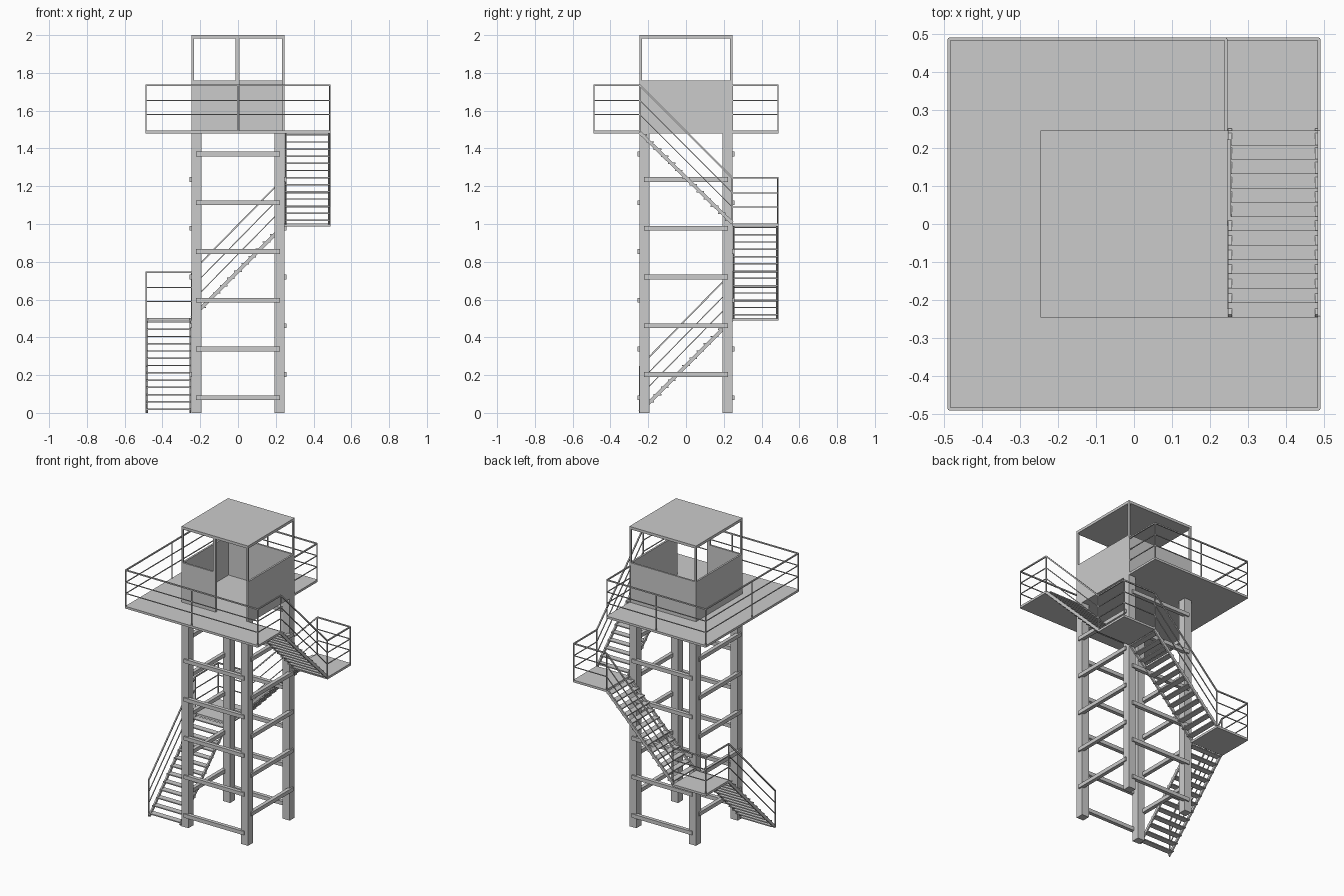
import bpy, bmesh, math
from mathutils import Vector, Matrix

if "Cube" in bpy.data.objects:
    bpy.data.objects.remove(bpy.data.objects["Cube"])

grey = bpy.data.materials.new("light_grey")
grey.diffuse_color = (0.6, 0.6, 0.6, 1)
grey.use_nodes = True
grey.node_tree.nodes["Principled BSDF"].inputs["Base Color"].default_value = grey.diffuse_color


class Part:
    """Collects boxes and bars into one named object."""
    def __init__(self, name, turn=0):
        self.name, self.bm = name, bmesh.new()
        self.rot = Matrix.Rotation(turn, 4, 'Z')

    def box(self, x0, x1, y0, y1, z0, z1):
        m = Matrix.Translation(((x0 + x1) / 2, (y0 + y1) / 2, (z0 + z1) / 2))
        s = Matrix.Diagonal((x1 - x0, y1 - y0, z1 - z0, 1))
        bmesh.ops.create_cube(self.bm, size=1, matrix=self.rot @ m @ s)

    def bar(self, a, b, w, h):
        a, b = Vector(a), Vector(b)
        d = b - a
        side = d.cross(Vector((0, 0, 1)))
        side = side.normalized() if side.length > 1e-6 else Vector((1, 0, 0))
        up = side.cross(d).normalized()
        m = Matrix((side, d.normalized(), up)).transposed().to_4x4()
        m = Matrix.Translation((a + b) / 2) @ m @ Matrix.Diagonal((w, d.length, h, 1))
        bmesh.ops.create_cube(self.bm, size=1, matrix=self.rot @ m)

    def railing(self, a, b, posts=2):
        """Three rails and evenly spaced posts between two floor points."""
        a, b = Vector(a), Vector(b)
        for h, t in ((0.09, 0.005), (0.165, 0.005), (0.245, 0.008)):
            o = Vector((0, 0, h))
            self.bar(a + o, b + o, t, t)
        for i in range(posts):
            p = a.lerp(b, i / (posts - 1))
            self.bar(p, p + Vector((0, 0, 0.248)), 0.006, 0.006)

    def done(self):
        bmesh.ops.recalc_face_normals(self.bm, faces=self.bm.faces)
        me = bpy.data.meshes.new(self.name)
        self.bm.to_mesh(me)
        self.bm.free()
        me.materials.append(grey)
        bpy.context.collection.objects.link(bpy.data.objects.new(self.name, me))


IN, OUT = 0.245, 0.49

# Four legs
p = Part("tower_legs")
for x in (-0.22, 0.22):
    for y in (-0.22, 0.22):
        p.box(x - 0.026, x + 0.026, y - 0.026, y + 0.026, 0, 1.485)
p.done()

# Cross beams, alternating heights on front/back and left/right
p = Part("cross_beams")
for s in (-1, 1):
    c = s * 0.243
    for i in range(6):
        z = 0.08 + 0.258 * i
        p.box(-0.222, 0.222, c - 0.0125, c + 0.0125, z - 0.0125, z + 0.0125)
    for i in range(5):
        z = 0.203 + 0.258 * i
        p.box(c - 0.0125, c + 0.0125, -0.222, 0.222, z - 0.0125, z + 0.0125)
p.done()

# Three flights winding round the tower, each turned a quarter from the last
N = 13
for k in range(3):
    z0, rise = 0.5 * k, (0.5 if k < 2 else 0.49)
    turn = -k * math.pi / 2
    n = str(k + 1)
    p = Part("stair_flight_" + n, turn)
    for x in (-0.482, -0.253):
        p.bar((x, -IN, z0 + 0.005), (x, IN, z0 + rise - 0.005), 0.01, 0.018)
    for i in range(N):
        t = (i + 0.5) / N
        y, z = -IN + 2 * IN * t, z0 + rise * t
        p.box(-OUT + 0.003, -0.248, y - 0.02, y + 0.02, z - 0.003, z + 0.004)
    p.done()
    p = Part("stair_railing_" + n, turn)
    p.railing((-0.487, -IN, z0), (-0.487, IN, z0 + rise))
    p.done()
    if k < 2:
        z = z0 + rise
        p = Part("landing_" + n, turn)
        p.box(-OUT, -IN, IN, OUT, z - 0.012, z + 0.003)
        p.done()
        p = Part("landing_railing_" + n, turn)
        p.railing((-0.487, IN, z), (-0.487, 0.487, z))
        p.railing((-0.487, 0.487, z), (-IN, 0.487, z))
        p.done()

# Platform, open above the last flight
p = Part("platform")
p.box(-OUT, IN, -OUT, OUT, 1.48, 1.495)
p.box(IN, OUT, -OUT, -IN, 1.48, 1.495)
p.done()

p = Part("platform_railing")
e, z = 0.487, 1.49
p.railing((-e, -e, z), (e, -e, z), 3)
p.railing((-e, -e, z), (-e, e, z), 3)
p.railing((-e, e, z), (IN - 0.003, e, z), 3)
p.railing((IN - 0.003, IN, z), (IN - 0.003, e, z))
p.railing((e, -e, z), (e, -IN, z))
p.done()

# Cabin: low walls, doorway in the right half of the front
p = Part("cabin_walls")
W, T = 0.246, 0.012
p.box(-W, -W + T, -W, W, 1.48, 1.76)
p.box(W - T, W, -W, W, 1.48, 1.76)
p.box(-W + T, W - T, W - T, W, 1.48, 1.76)
p.box(-W + T, 0, -W, -W + T, 1.48, 1.76)
p.done()

p = Part("cabin_posts")
for x in (-W, W - T):
    for y in (-W, W - T):
        p.box(x, x + T, y, y + T, 1.76, 1.985)
p.box(-0.012, 0.008, -W, -W + T, 1.49, 1.985)
p.done()

p = Part("cabin_roof")
p.box(-W, W, -W, W, 1.982, 2.0)
p.done()
